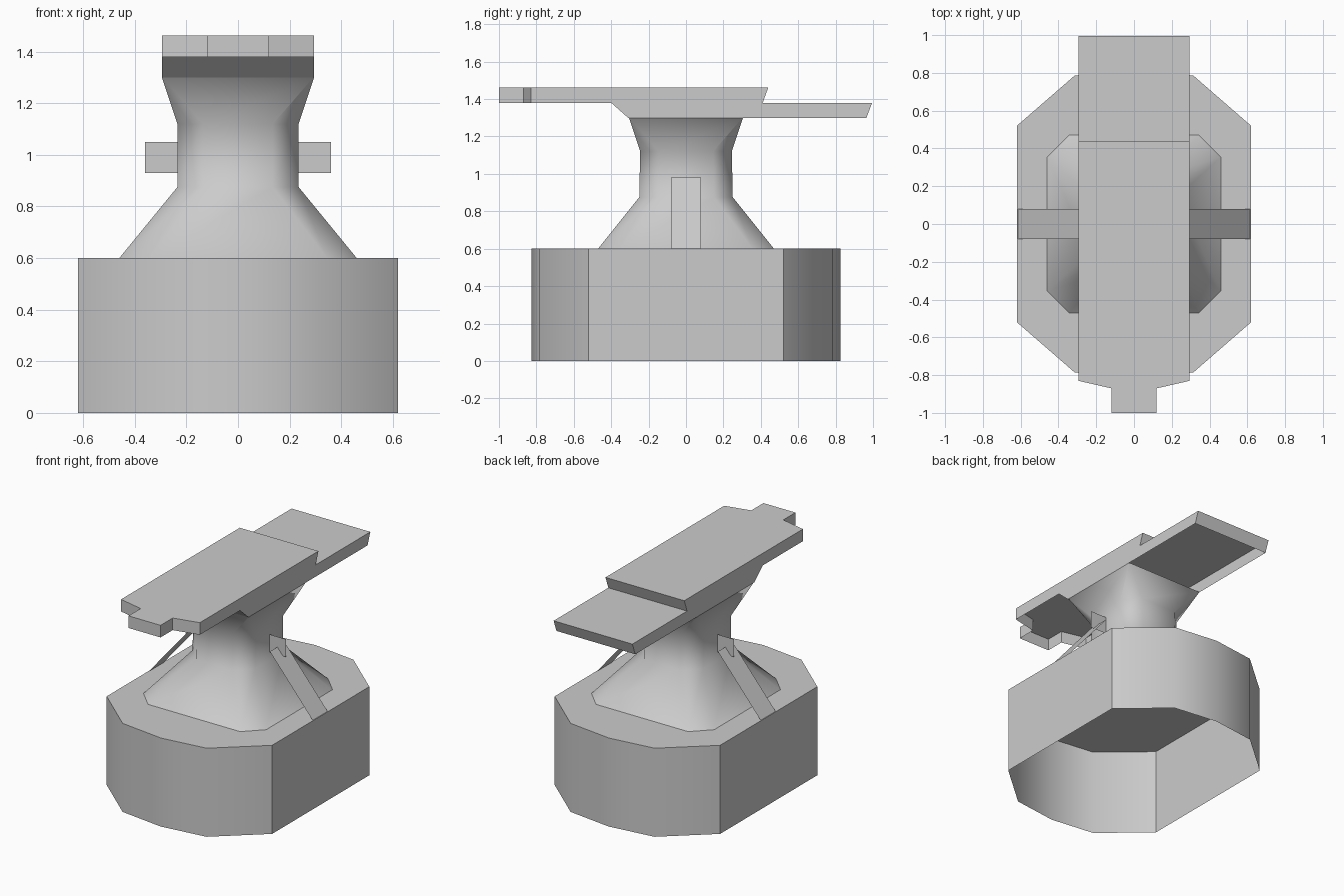
import bpy
import math

if "Cube" in bpy.data.objects:
    bpy.data.objects.remove(bpy.data.objects["Cube"], do_unlink=True)

grey = bpy.data.materials.new("plain_grey")
grey.use_nodes = True
colour = (0.6, 0.6, 0.6, 1)
grey.diffuse_color = colour
grey.node_tree.nodes["Principled BSDF"].inputs["Base Color"].default_value = colour


def build(name, verts, faces, smooth=None):
    mesh = bpy.data.meshes.new(name)
    mesh.from_pydata(verts, [], faces)
    mesh.materials.append(grey)
    obj = bpy.data.objects.new(name, mesh)
    bpy.context.collection.objects.link(obj)
    if smooth:
        bpy.ops.object.select_all(action="DESELECT")
        obj.select_set(True)
        bpy.context.view_layer.objects.active = obj
        bpy.ops.object.shade_smooth_by_angle(angle=math.radians(smooth))
    return obj


def loft(name, rings, cap=True, smooth=None):
    """Skin counter-clockwise rings from bottom to top; the underside stays open."""
    n = len(rings[0])
    verts = [p for ring in rings for p in ring]
    faces = []
    for k in range(0, n * (len(rings) - 1), n):
        for i in range(n):
            j = (i + 1) % n
            faces.append((k + i, k + j, k + n + j, k + n + i))
    if cap:
        faces.append(tuple(range(len(verts) - n, len(verts))))
    return build(name, verts, faces, smooth)


def at(z, outline):
    return [(x, y, z) for x, y in outline]


def rectangle(hx, front, back):
    return [(-hx, front), (hx, front), (hx, back), (-hx, back)]


def octagon(hx, hy, cut):
    a, b = hx - cut, hy - cut
    return [(-a, -hy), (a, -hy), (hx, -b), (hx, b),
            (a, hy), (-a, hy), (-hx, b), (-hx, -b)]


# Hollow base with bowed ends and flat sides
bow = [(-0.62, -0.52), (-0.315, -0.785), (0, -0.825), (0.315, -0.785), (0.62, -0.52)]
base_outline = bow + [(-x, -y) for x, y in bow]
loft("base", [at(0, base_outline), at(0.6, base_outline)], smooth=42)

# Flared neck, rounding in the middle and squaring off at the top
loft("neck", [
    at(0.6, octagon(0.46, 0.47, 0.115)),
    at(0.875, octagon(0.235, 0.25, 0.1)),
    at(1.12, octagon(0.235, 0.245, 0.1)),
    at(1.3, octagon(0.295, 0.305, 0.003)),
], cap=False, smooth=60)

# Lower deck with sloping ends
loft("lower_deck", [at(1.3, rectangle(0.295, -0.31, 0.965)),
                    at(1.38, rectangle(0.295, -0.4, 0.995))])


# Upper deck with a stepped nose and an overhanging back edge
def deck(back):
    nose = [(0.12, -1), (0.12, -0.87), (0.295, -0.83), (0.295, back)]
    return nose + [(-x, y) for x, y in reversed(nose)]


loft("upper_deck", [at(1.38, deck(0.41)), at(1.462, deck(0.44))])

# Thin side braces: an upright tab crossed by a slanting strip
for side, s in (("left", 1), ("right", -1)):
    build(side + "_tab",
          [(s * x, 0, z) for x, z in ((0.225, 0.93), (0.36, 0.93), (0.36, 1.05), (0.225, 1.05))],
          [(0, 1, 2, 3)])
    build(side + "_strut",
          [(s * x, s * y, z) for x, y, z in ((0.615, -0.08, 0.6), (0.615, 0.08, 0.6),
                                             (0.295, 0.08, 0.98), (0.295, -0.08, 0.98))],
          [(0, 1, 2, 3)])
